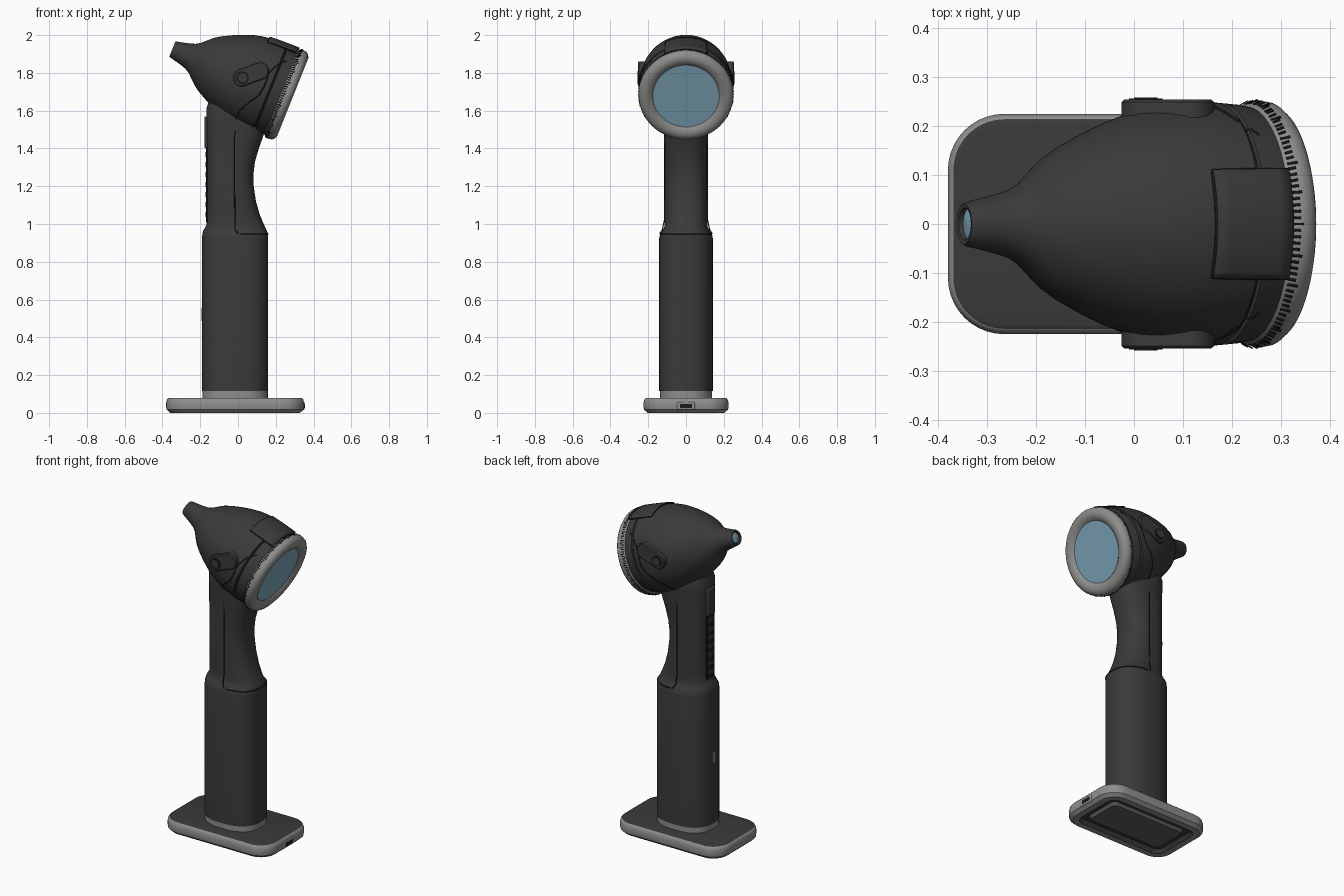
import bpy, bmesh, math
from mathutils import Vector

if "Cube" in bpy.data.objects:
    bpy.data.objects.remove(bpy.data.objects["Cube"])


def material(name, r, g, b):
    m = bpy.data.materials.new(name)
    m.use_nodes = True
    m.diffuse_color = (r, g, b, 1)
    bsdf = m.node_tree.nodes["Principled BSDF"]
    bsdf.inputs["Base Color"].default_value = (r, g, b, 1)
    bsdf.inputs["Roughness"].default_value = 0.5
    return m


DARK = material("charcoal", 0.042, 0.042, 0.042)
GREY = material("satin grey", 0.27, 0.27, 0.26)
BLUE = material("lens blue", 0.21, 0.38, 0.50)
BLACK = material("seam black", 0.01, 0.01, 0.01)
PANEL = material("underside grey", 0.11, 0.11, 0.11)
made = []


def finish(name, bm, mats):
    bmesh.ops.recalc_face_normals(bm, faces=bm.faces)
    me = bpy.data.meshes.new(name)
    bm.to_mesh(me)
    bm.free()
    for m in mats:
        me.materials.append(m)
    ob = bpy.data.objects.new(name, me)
    bpy.context.collection.objects.link(ob)
    made.append(ob)
    return ob


def skin(name, rings, mats, bands=None, closed=True, caps=True):
    """Bridge a stack of point rings; bands gives a material index per band."""
    bm = bmesh.new()
    rows = [[bm.verts.new(p) for p in ring] for ring in rings]
    n = len(rows[0])
    for k in range(len(rows) - 1):
        for i in range(n if closed else n - 1):
            j = (i + 1) % n
            f = bm.faces.new((rows[k][i], rows[k][j], rows[k + 1][j], rows[k + 1][i]))
            f.material_index = bands[k] if bands else 0
    if caps:
        for row, side in ((rows[0], 0), (rows[-1], -1)):
            f = bm.faces.new(row)
            f.material_index = bands[side] if bands else 0
    return finish(name, bm, mats)


def oval(z, x0, x1, hy, power=2.5, n=64):
    pts = []
    for i in range(n):
        c, s = math.cos(math.tau * i / n), math.sin(math.tau * i / n)
        px = math.copysign(abs(c) ** (2 / power), c)
        py = math.copysign(abs(s) ** (2 / power), s)
        pts.append(Vector(((x0 + x1) / 2 + px * (x1 - x0) / 2, py * hy, z)))
    return pts


def rounded_rect(z, inset, cx=-0.015, hx=0.365, hy=0.225, rad=0.115, n=10):
    hx, hy, rad = hx - inset, hy - inset, max(rad - inset, 0.03)
    pts = []
    for q, (sx, sy) in enumerate(((1, 1), (-1, 1), (-1, -1), (1, -1))):
        for i in range(n + 1):
            a = math.pi / 2 * (q + i / n)
            pts.append(Vector((cx + sx * (hx - rad) + rad * math.cos(a),
                               sy * (hy - rad) + rad * math.sin(a), z)))
    return pts


# Tilted head axis, running from the lens ring back to the nozzle
CENTRE = Vector((0.236, 0, 1.693))
AXIS = Vector((-0.929, 0, 0.371))
UP = Vector((0.371, 0, 0.929))
SIDE = Vector((0, 1, 0))


def on_axis(s, r, a):
    return CENTRE + AXIS * s + UP * (r * math.cos(a)) + SIDE * (r * math.sin(a))


def revolve(name, profile, mats, bands=None, n=72):
    rings = [[on_axis(s, r, math.tau * i / n) for i in range(n)] for s, r in profile]
    return skin(name, rings, mats, bands)


def box(name, x, y, z, size, mat, bevel=0.0):
    bm = bmesh.new()
    bmesh.ops.create_cube(bm, size=1)
    for v in bm.verts:
        v.co = Vector(c * d for c, d in zip(v.co, size)) + Vector((x, y, z))
    ob = finish(name, bm, [mat])
    if bevel:
        mod = ob.modifiers.new("bevel", "BEVEL")
        mod.width, mod.segments = bevel, 3
    return ob


def seam(name, points, radius=0.003):
    cu = bpy.data.curves.new(name, "CURVE")
    cu.dimensions = "3D"
    cu.bevel_depth, cu.bevel_resolution = radius, 1
    sp = cu.splines.new("POLY")
    sp.points.add(len(points) - 1)
    for p, q in zip(sp.points, points):
        p.co = (*q, 1)
    cu.materials.append(BLACK)
    bpy.context.collection.objects.link(bpy.data.objects.new(name, cu))


# Charging base: recessed underside, grey rim, dark top
base = [(0.004, 0.115), (0.022, 0.105), (0.022, 0.075), (0, 0.06), (0, 0.022),
        (0.018, 0.002), (0.03, 0), (0.055, 0), (0.072, 0.005), (0.078, 0.011), (0.08, 0.02)]
skin("charging_base", [rounded_rect(z, i) for z, i in base],
     [GREY, DARK, PANEL], [2, 1, 1, 0, 0, 0, 0, 0, 0, 1])
box("port_frame", 0.345, 0, 0.037, (0.016, 0.095, 0.042), GREY, 0.006)
box("port_opening", 0.3525, 0, 0.037, (0.003, 0.065, 0.022), BLACK)

# Handle and neck
skin("handle_collar", [oval(0.075, -0.188, 0.158, 0.138), oval(0.117, -0.188, 0.158, 0.138)], [GREY])
grip = [(0.115, -0.19, 0.16, 0.142), (0.925, -0.19, 0.16, 0.142), (0.945, -0.189, 0.16, 0.138),
        (0.965, -0.184, 0.152, 0.124), (0.985, -0.172, 0.143, 0.115), (1.0, -0.166, 0.136, 0.113),
        (1.05, -0.165, 0.115, 0.113), (1.12, -0.165, 0.095, 0.113), (1.2, -0.165, 0.083, 0.112),
        (1.26, -0.165, 0.081, 0.111), (1.33, -0.165, 0.09, 0.111), (1.4, -0.166, 0.11, 0.112),
        (1.46, -0.167, 0.132, 0.114), (1.55, -0.168, 0.16, 0.118), (1.61, -0.168, 0.17, 0.12),
        (1.69, -0.14, 0.17, 0.11)]
skin("handle", [oval(*g) for g in grip], [DARK])
box("handle_indicator", -0.1895, 0, 0.52, (0.006, 0.018, 0.07), GREY, 0.002)

# Rear control strip
box("control_strip", -0.163, 0, 1.21, (0.012, 0.07, 0.4), BLACK, 0.004)
box("rear_button", -0.166, 0, 1.485, (0.024, 0.075, 0.17), DARK, 0.009)
for i in range(7):
    box("strip_rib", -0.166, 0, 1.05 + i * 0.053, (0.01, 0.058, 0.03), DARK, 0.003)

# Head shell with collar groove and nozzle
shell = [(0, 0.238), (0.03, 0.244), (0.062, 0.247), (0.065, 0.239), (0.071, 0.239), (0.074, 0.248),
         (0.12, 0.249), (0.17, 0.245), (0.215, 0.238), (0.254, 0.229), (0.311, 0.208),
         (0.36, 0.186), (0.41, 0.160), (0.445, 0.137), (0.475, 0.110), (0.5, 0.086),
         (0.525, 0.071), (0.55, 0.063), (0.58, 0.055), (0.62, 0.046), (0.628, 0.042),
         (0.626, 0.033), (0.615, 0.031)]
revolve("head_shell", shell, [DARK, BLACK], [1 if i == 3 else 0 for i in range(len(shell) - 1)])
revolve("nozzle_lens", [(0.61, 0.031), (0.618, 0.030), (0.622, 0.015)], [BLUE], n=32)

# Viewing ring and large lens
ring = [(0.01, 0.236), (0, 0.246), (-0.02, 0.252), (-0.038, 0.249), (-0.051, 0.238),
        (-0.058, 0.222), (-0.058, 0.205), (-0.052, 0.188), (-0.04, 0.175), (-0.02, 0.174)]
revolve("viewing_ring", ring, [GREY])
revolve("viewing_lens", [(-0.02, 0.176), (-0.042, 0.176)], [BLUE])

# Tick marks around the rear edge of the ring
bm = bmesh.new()
TICKS = 120
for i in range(TICKS):
    a = math.tau * i / TICKS
    end = -0.018 if i % 5 == 0 else -0.012
    w = 0.010
    corners = [(0.002, 0.2465, a - w), (0.002, 0.2465, a + w), (end, 0.2535, a + w), (end, 0.2535, a - w)]
    bm.faces.new([bm.verts.new(on_axis(*c)) for c in corners])
ticks = finish("ring_ticks", bm, [BLACK])
ticks.modifiers.new("thickness", "SOLIDIFY").thickness = 0.002


def shell_radius(s):
    for (s0, r0), (s1, r1) in zip(shell, shell[1:]):
        if s0 <= s <= s1:
            return r0 + (r1 - r0) * (s - s0) / (s1 - s0)
    return shell[0][1]


# Raised tab on top of the head
rows = [[on_axis(0.005 + 0.165 * k / 6, 0.251 - 0.004 * (k / 6) ** 2, math.radians(-26 + 52 * i / 16))
         for i in range(17)] for k in range(7)]
tab = skin("top_tab", rows, [DARK], closed=False, caps=False)
mod = tab.modifiers.new("thickness", "SOLIDIFY")
mod.thickness, mod.offset = 0.012, 0
seam("tab_seam", [p * 1.0 for p in [r[0] for r in rows] + rows[-1] + [r[-1] for r in reversed(rows)]], 0.0045)

# Side hinge pads, screws and shell seams, on both sides
path = [(0.06, 0.95), (0.0, 0.95), (-0.016, 0.97), (-0.018, 1.2), (-0.018, 1.45), (-0.012, 1.55),
        (0.01, 1.6), (0.06, 1.645), (0.11, 1.68), (0.14, 1.73), (0.165, 1.8), (0.21, 1.845), (0.27, 1.87)]
for sy, label in ((-1, "front"), (1, "back")):
    pad = []
    for y in (0.19, 0.249, 0.254):
        rad = 0.05 if y < 0.25 else 0.044
        loop = []
        for i in range(32):
            a = math.tau * (i + 0.5) / 32 + math.pi / 2
            shift = Vector((0, 0, 0)) if i < 16 else Vector((0.09, 0, 0.036))
            loop.append(Vector((0.024 + rad * math.cos(a), sy * y, 1.775 + rad * math.sin(a))) + shift)
        pad.append(loop)
    skin(label + "_hinge_pad", pad, [DARK])
    for part, rad, y1, mat in (("screw_rim", 0.034, 0.256, BLACK), ("screw", 0.024, 0.258, DARK)):
        loops = [[Vector((0.024 + rad * math.cos(math.tau * i / 24), sy * y,
                          1.775 + rad * math.sin(math.tau * i / 24))) for i in range(24)]
                 for y in (0.24, y1)]
        skin(label + "_" + part, loops, [mat])
    points = []
    for (x0, z0), (x1, z1) in zip(path, path[1:]):
        for t in range(4):
            p = Vector((x0 + (x1 - x0) * t / 4, 0, z0 + (z1 - z0) * t / 4))
            d = p - CENTRE
            y = math.sqrt(max(shell_radius(d.dot(AXIS)) ** 2 - d.dot(UP) ** 2, 0)) if p.z > 1.5 else 0
            neck = 0.113 if p.z > 0.99 else 0.113 + 0.025 * min(1, (0.99 - p.z) / 0.04)
            p.y = sy * max(y, neck)
            points.append(p)
    seam(label + "_shell_seam", points[4:])

# Seam across the front of the grip
loop = oval(0.948, -0.189, 0.16, 0.137)
seam("grip_seam", loop[-15:] + loop[:16])

# Smooth shading with sharp edges kept
bpy.ops.object.select_all(action="DESELECT")
for ob in made:
    ob.select_set(True)
bpy.context.view_layer.objects.active = made[0]
bpy.ops.object.shade_smooth_by_angle(angle=math.radians(35))
